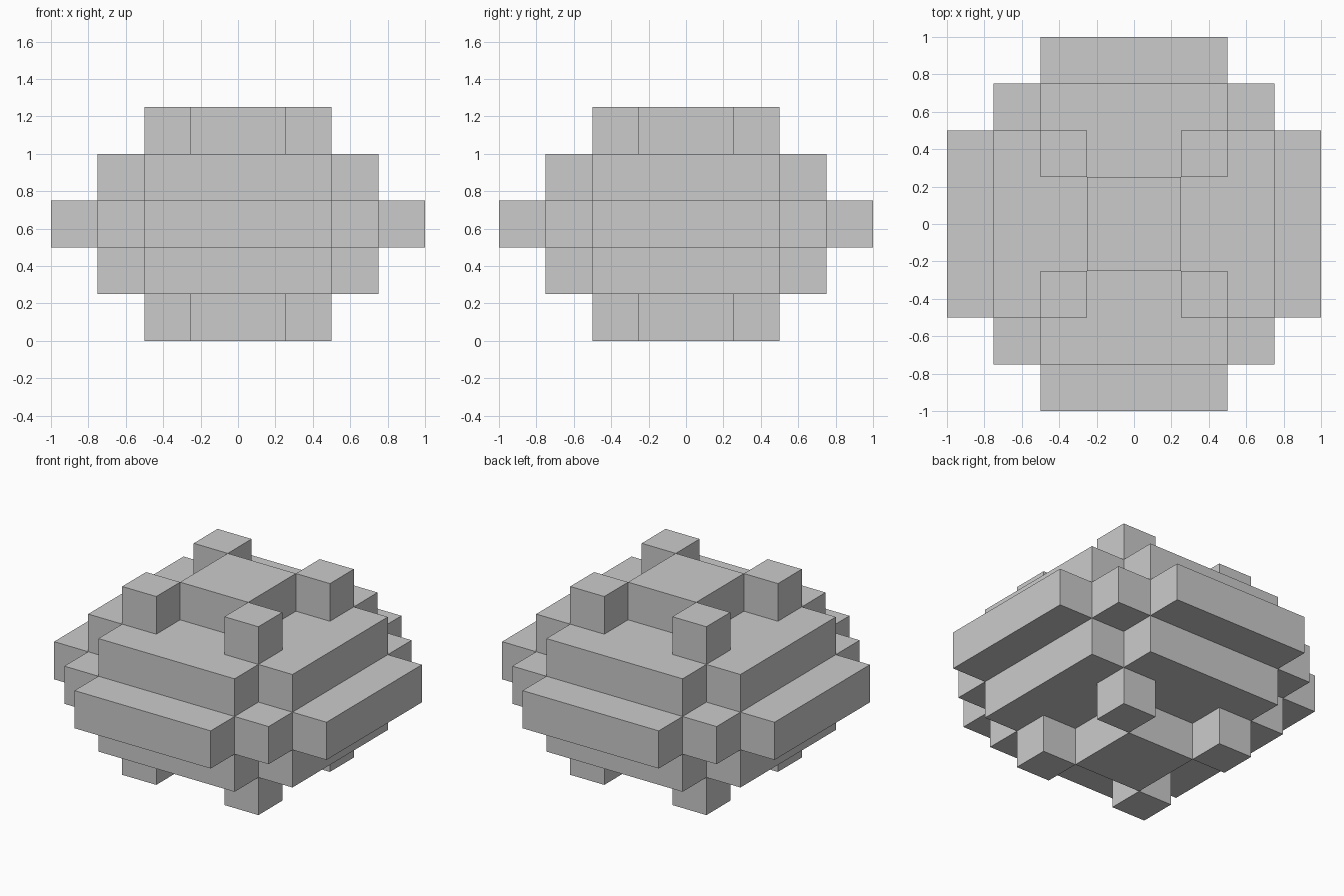
import bpy, bmesh

if "Cube" in bpy.data.objects:
    bpy.data.objects.remove(bpy.data.objects["Cube"])

U = 0.25  # one block


def prism(name, outline, layer):
    """Extrude a plan outline (in blocks) one block high on the given layer."""
    bm = bmesh.new()
    face = bm.faces.new([bm.verts.new((x * U, y * U, layer * U)) for x, y in outline])
    ext = bmesh.ops.extrude_face_region(bm, geom=[face], use_keep_orig=True)
    verts = [g for g in ext["geom"] if isinstance(g, bmesh.types.BMVert)]
    bmesh.ops.translate(bm, vec=(0, 0, U), verts=verts)
    bmesh.ops.recalc_face_normals(bm, faces=bm.faces)
    mesh = bpy.data.meshes.new(name)
    bm.to_mesh(mesh)
    bm.free()
    obj = bpy.data.objects.new(name, mesh)
    bpy.context.collection.objects.link(obj)
    return obj


def four_way(quarter):
    """Repeat a quarter outline around the centre in 90 degree turns."""
    pts, q = [], quarter
    for _ in range(4):
        pts += q
        q = [(-y, x) for x, y in q]
    return pts


# Widest middle layer
prism("middle_layer", four_way([(4, 2), (3, 2), (3, 3), (2, 3), (2, 4)]), 2)

# Notched layers above and below it
for side, layer in (("lower", 1), ("upper", 3)):
    prism(side + "_layer", four_way([(3, 2), (2, 2), (2, 3)]), layer)

# End caps: centre block with a stud touching each corner
for side, layer in (("bottom", 0), ("top", 4)):
    prism(side + "_centre_block", four_way([(1, 1)]), layer)
    for sx in (-1, 1):
        for sy in (-1, 1):
            stud = [(sx, sy), (2 * sx, sy), (2 * sx, 2 * sy), (sx, 2 * sy)]
            prism(side + "_corner_stud", stud, layer)
